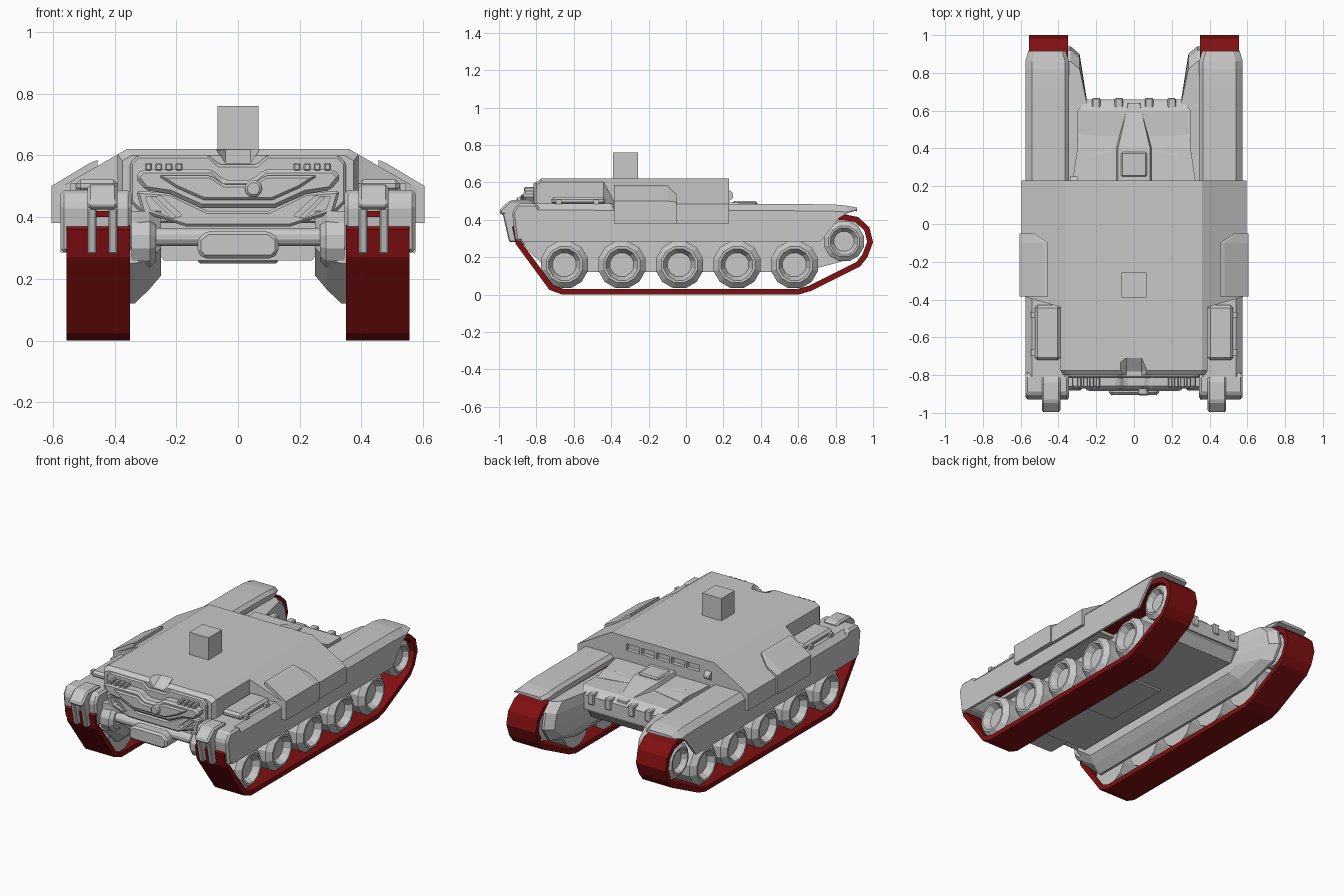
import bpy, bmesh, math
from mathutils import Vector

if "Cube" in bpy.data.objects:
    bpy.data.objects.remove(bpy.data.objects["Cube"], do_unlink=True)


def material(name, rgb):
    m = bpy.data.materials.new(name)
    m.use_nodes = True
    m.diffuse_color = (*rgb, 1)
    m.node_tree.nodes["Principled BSDF"].inputs["Base Color"].default_value = (*rgb, 1)
    return m


grey = material("armour grey", (.58, .58, .58))
red = material("track red", (.22, .005, .006))


def loft(name, rings, mat=grey, mirror=False, bevel=0, caps=True, close=False):
    """Skin a list of equal-length point rings."""
    bm = bmesh.new()
    vs = [[bm.verts.new(p) for p in r] for r in rings]
    n = len(vs[0])
    for a, b in zip(vs, vs[1:]):
        for i in range(n):
            j = (i + 1) % n
            bm.faces.new((a[i], a[j], b[j], b[i]))
    if caps:
        bm.faces.new(vs[0])
        bm.faces.new(vs[-1])
    bmesh.ops.recalc_face_normals(bm, faces=bm.faces)
    me = bpy.data.meshes.new(name)
    bm.to_mesh(me)
    bm.free()
    me.materials.append(mat)
    ob = bpy.data.objects.new(name, me)
    bpy.context.collection.objects.link(ob)
    if bevel:
        m = ob.modifiers.new("Bevel", "BEVEL")
        m.width, m.segments, m.limit_method = bevel, 1, "ANGLE"
    if mirror:
        ob.modifiers.new("Mirror", "MIRROR").use_mirror_merge = False
    return ob


def sym(half):
    return half + [(-x, z) for x, z in reversed(half)]


def at_x(x, pts):
    return [(x, y, z) for y, z in pts]


def at_y(y, pts):
    return [(x, y, z) for x, z in pts]


def box(name, x, y, z, mirror=False, bevel=0, mat=grey):
    rect = [(x[0], z[0]), (x[1], z[0]), (x[1], z[1]), (x[0], z[1])]
    return loft(name, [at_y(y[0], rect), at_y(y[1], rect)], mat, mirror, bevel)


def plate(name, half, back, front, bevel=.008):
    pts = sym(half)
    return loft(name, [at_y(back, pts), at_y(front, pts)], bevel=bevel)


def lathe_x(name, y, z, profile, sides=12, mirror=True):
    turn = [math.tau * (i + .5) / sides for i in range(sides)]
    rings = [[(x, y + r * math.cos(t), z + r * math.sin(t)) for t in turn] for r, x in profile]
    return loft(name, rings, mirror=mirror)


def cut(target, cutter):
    m = target.modifiers.new("Cut", "BOOLEAN")
    m.operation, m.object, m.solver = "DIFFERENCE", cutter, "EXACT"
    bpy.context.view_layer.objects.active = target
    for mod in list(target.modifiers):
        bpy.ops.object.modifier_apply(modifier=mod.name)
    bpy.data.objects.remove(cutter, do_unlink=True)


# Tracks
path = [(-.91, .27), (-.73, .025), (-.66, 0), (.6, 0), (.67, .02), (.93, .15), (.97, .2),
        (1, .28), (.98, .36), (.92, .415), (.84, .43), (-.86, .43), (-.93, .36)]
track = loft("track", [at_x(.35, path), at_x(.555, path)], red, caps=False)
s = track.modifiers.new("Thickness", "SOLIDIFY")
s.thickness, s.offset, s.use_even_offset = .03, -1, True
track.modifiers.new("Mirror", "MIRROR").use_mirror_merge = False

# Wheels
for i in range(5):
    lathe_x("road_wheel", -.65 + i * .3075, .16,
            [(.13, .36), (.13, .52), (.1, .55), (.087, .55), (.065, .51)])
lathe_x("drive_wheel", .845, .285, [(.11, .36), (.11, .53), (.085, .55), (.075, .55), (.055, .52)])

# Inner track covers
outer = [(-.86, .42), (-.86, .25), (-.72, .12), (.62, .12), (.88, .19), (.94, .28), (.92, .38), (.86, .43)]
middle = [(-.85, .42), (-.85, .26), (-.71, .165), (.62, .165), (.82, .21), (.9, .28), (.88, .37), (.82, .43)]
inner = [(-.82, .42), (-.82, .3), (-.7, .21), (.58, .21), (.63, .24), (.66, .29), (.66, .37), (.64, .43)]
loft("track_cover", [at_x(.35, outer), at_x(.335, outer), at_x(.288, middle), at_x(.25, inner)], mirror=True)


# Fenders: hollow section with an outer skirt
def fender_ring(y, top, low, trim=0):
    roof = max(top - .05, min(low, top - .012))
    return at_y(y, [(.345 + trim, roof), (.345 + trim, top - .02), (.365 + trim, top),
                    (.54 - trim, top), (.575 - trim, max(top - .035, roof + .005)),
                    (.575 - trim, low), (.56 - trim, low), (.56 - trim, roof)])


loft("fender", [fender_ring(-.88, .487, .285), fender_ring(.72, .483, .285),
                fender_ring(.82, .48, .41), fender_ring(.86, .475, .435),
                fender_ring(.915, .465, .45, .015)], mirror=True)
side = [(-.93, .44), (-.91, .285), (-.83, .285), (-.77, .35), (-.77, .44), (-.8, .487), (-.9, .487)]
loft("fender_nose", [at_x(.345, side), at_x(.575, side)], mirror=True, bevel=.012)
side = [(-.98, .43), (-.945, .28), (-.9, .28), (-.85, .49), (-.93, .49)]
for x in (.39, .458):
    loft("nose_cheek", [at_x(x, side), at_x(x + .03, side)], mirror=True, bevel=.006)
side = [(-1, .45), (-.99, .425), (-.88, .425), (-.8, .487), (-.83, .505), (-.94, .505)]
loft("nose_cap", [at_x(.39, side), at_x(.405, side), at_x(.47, side), at_x(.488, side)], mirror=True, bevel=.01)
box("nose_slit", (.418, .46), (-.934, -.926), (.4, .42), True, mat=red)

# Stowage boxes on the front fenders
box("stowage_box", (.39, .525), (-.72, -.43), (.48, .522), True, .014)
for y in (-.68, -.48):
    box("box_latch", (.525, .545), (y - .015, y + .015), (.485, .508), True)


# Upper hull
def hull_ring(y, width, top=.62, roof=.36):
    return at_y(y, sym([(roof, top), (width, top - (width - roof) * .575), (width, .38)]))


hull = loft("upper_hull", [hull_ring(-.8, .375, .6, .345), hull_ring(-.775, .39), hull_ring(-.44, .39),
                           hull_ring(-.38, .595), hull_ring(.23, .595)])
notch = sym([(.085, .64), (.04, .575)])
cut(hull, loft("notch_cutter", [at_y(-.85, notch), at_y(-.78, notch),
                                at_y(-.71, sym([(.085, .64), (.04, .619)]))]))
# Rear vents
for i in range(5):
    x = (i - 2) * .105
    cut(hull, box("vent_cutter", (x - .045, x + .045), (.205, .26), (.535, .575)))
lathe_x("rear_port", .225, .53, [(.028, -.34), (.028, -.3)], mirror=False)

# Raised side armour
section = [(.455, .585), (.48, .575), (.605, .5), (.605, .38), (.455, .38)]
short = [(.53, .535), (.54, .53), (.605, .495), (.605, .38), (.53, .38)]
loft("side_armour", [at_y(-.385, section), at_y(-.1, section), at_y(-.05, short)], mirror=True)

# Mount on the roof
box("roof_mount", (-.067, .067), (-.39, -.257), (.61, .76))

# Lower hull
floor = sym([(.3, .45), (.27, .3), (.24, .26)])
loft("lower_hull", [at_y(-.74, floor), at_y(.6, floor), at_y(.65, sym([(.26, .42), (.25, .34), (.22, .32)]))])
box("belly_plate", (-.13, .13), (-.35, .1), (.25, .265), bevel=.008)

# Front face
plate("front_frame", [(.06, .57), (.095, .6), (.325, .6), (.35, .575), (.35, .45), (.28, .38)], -.78, -.815)
plate("upper_lip", [(.045, .52), (.085, .555), (.31, .555), (.335, .53), (.3, .487), (.22, .475),
                    (.12, .43)], -.79, -.87, .012)
plate("lip_panel", [(.045, .505), (.09, .535), (.26, .535), (.2, .495), (.11, .455)], -.86, -.885)
jaw = plate("lower_jaw", [(.1, .42), (.22, .478), (.33, .485), (.31, .415), (.17, .37)], -.79, -.85)
for sign in (-1, 1):
    slot = [(sign * x, z) for x, z in [(.18, .405), (.25, .468), (.3, .465), (.285, .425), (.21, .395)]]
    cut(jaw, loft("slot_cutter", [at_y(-.9, slot), at_y(-.815, slot)]))
bar = [(.2, .4), (.27, .468), (.282, .463), (.215, .396)]
loft("slot_bar", [at_y(-.84, bar), at_y(-.81, bar)], mirror=True)
for i in range(4):
    x = .18 + i * .033
    box("lip_tooth", (x, x + .022), (-.865, -.81), (.55, .575), True, .004)
turn = [math.tau * i / 12 for i in range(12)]
loft("front_lamp", [at_y(y, [(.05 + r * math.cos(t), .492 + r * math.sin(t)) for t in turn])
                    for y, r in ((-.87, .028), (-.9, .028), (-.907, .02))])

# Front axle and tow box
lathe_x("front_axle", -.82, .335, [(.03, -.3), (.03, .3)], mirror=False)
lathe_x("axle_flange", -.8, .32, [(.085, .345), (.085, .285), (.065, .265)])
plate("tow_box", [(.1, .355), (.132, .33), (.132, .285), (.11, .265)], -.72, -.905, .012)

# Rear deck
loft("rear_deck", [at_y(.2, sym([(.33, .47), (.33, .35)])), at_y(.4, sym([(.3, .46), (.3, .33)])),
                   at_y(.66, sym([(.255, .42), (.255, .33)]))])
loft("deck_spine", [at_y(.2, sym([(.085, .495), (.1, .45)])), at_y(.4, sym([(.085, .485), (.1, .44)])),
                    at_y(.64, sym([(.03, .44), (.04, .4)]))])
box("deck_hatch", (-.07, .07), (.25, .38), (.48, .5), bevel=.008)
# Deck ribs
for a, b in (((.3, .47), (.08, .435)), ((.1, .4), (.24, .36))):
    ends = []
    for x, y in (a, b):
        z = .473 - (y - .2) * .1
        ends.append([(x, y - .01, z - .04), (x, y - .01, z + .008), (x, y + .01, z + .005), (x, y + .01, z - .04)])
    loft("deck_rib", ends, mirror=True)
for x in (.08, .2):
    box("rear_clip", (x - .022, x + .022), (.6, .668), (.37, .44), True, .006)
